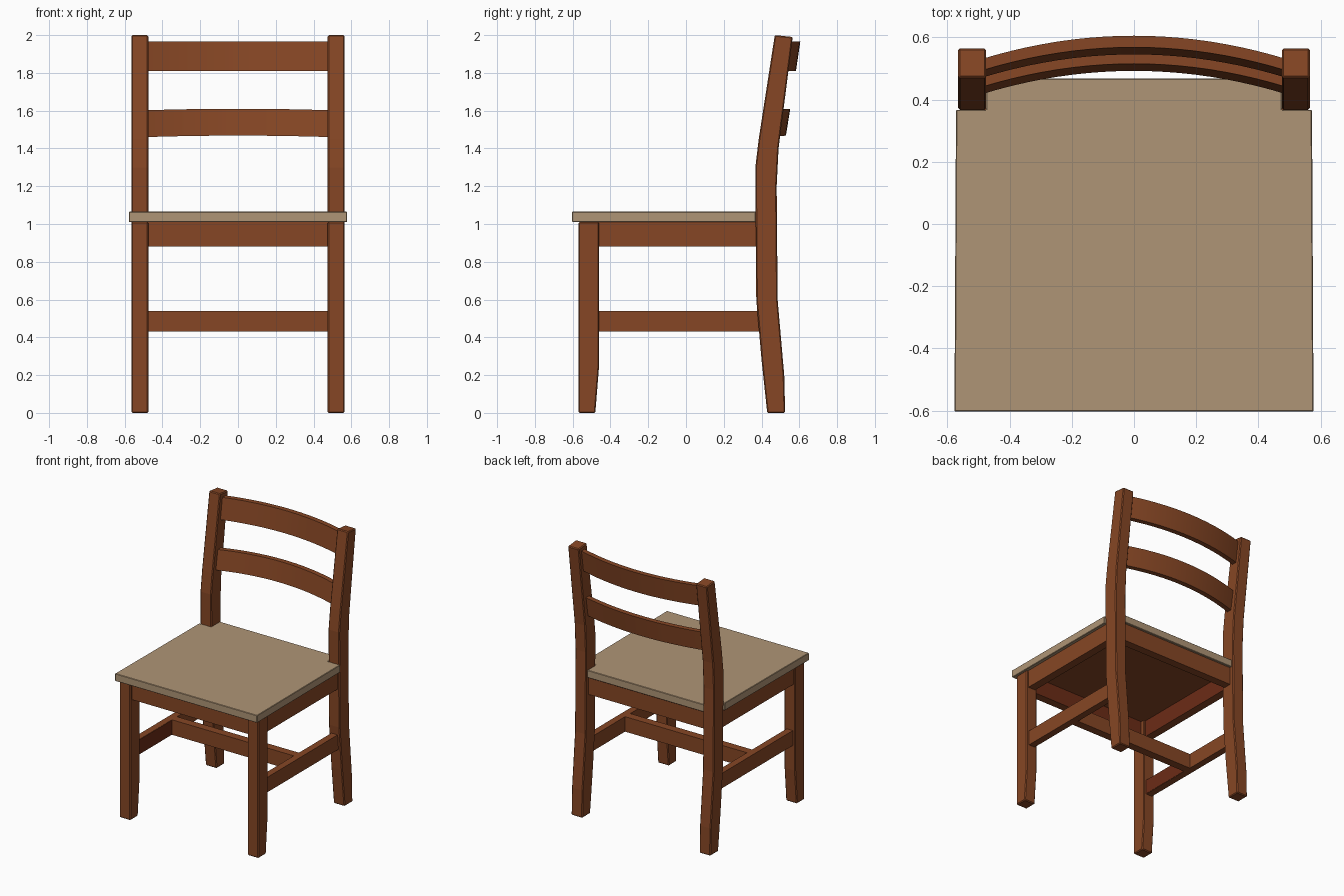
import bpy
import bmesh
from mathutils import Vector

cube = bpy.data.objects.get("Cube")
if cube:
    bpy.data.objects.remove(cube)


def make_material(name, rgb):
    mat = bpy.data.materials.new(name)
    mat.use_nodes = True
    mat.diffuse_color = (*rgb, 1)
    mat.node_tree.nodes["Principled BSDF"].inputs["Base Color"].default_value = (*rgb, 1)
    return mat


wood = make_material("brown wood", (0.24, 0.062, 0.018))
red_wood = make_material("dark red wood", (0.15, 0.025, 0.008))
tan = make_material("tan seat", (0.43, 0.30, 0.18))


def finish(name, bm, mats, bevel=0):
    bmesh.ops.recalc_face_normals(bm, faces=bm.faces)
    mesh = bpy.data.meshes.new(name)
    bm.to_mesh(mesh)
    bm.free()
    for mat in mats:
        mesh.materials.append(mat)
    obj = bpy.data.objects.new(name, mesh)
    bpy.context.collection.objects.link(obj)
    if bevel:
        mod = obj.modifiers.new("soft edges", "BEVEL")
        mod.width = bevel
        mod.segments = 1
        mod.limit_method = "ANGLE"
    return obj


def prism(name, outline, offset, mats, bevel=0, red_side=None):
    """Extrude a closed outline; faces turned to red_side get the second material."""
    bm = bmesh.new()
    face = bm.faces.new([bm.verts.new(p) for p in outline])
    new = bmesh.ops.extrude_face_region(bm, geom=[face])["geom"]
    verts = [v for v in new if isinstance(v, bmesh.types.BMVert)]
    bmesh.ops.translate(bm, verts=verts, vec=offset)
    bmesh.ops.recalc_face_normals(bm, faces=bm.faces)
    if red_side:
        for f in bm.faces:
            f.material_index = int(f.normal.dot(Vector(red_side)) > 0.9)
    return finish(name, bm, mats, bevel)


def box(name, x, y, z, red_side=None):
    outline = [(x[0], y[0], z[0]), (x[1], y[0], z[0]), (x[1], y[1], z[0]), (x[0], y[1], z[0])]
    return prism(name, outline, (0, 0, z[1] - z[0]), [wood, red_wood], red_side=red_side)


# Leg profiles as (y, z)
rear_profile = [(0.43, 0), (0.40, 0.28), (0.372, 0.6), (0.367, 1.3), (0.385, 1.45), (0.47, 2.0),
                (0.565, 1.99), (0.49, 1.4), (0.48, 1.2), (0.485, 0.6), (0.52, 0.2), (0.525, 0)]
front_profile = [(-0.57, 0), (-0.57, 1.01), (-0.46, 1.01), (-0.46, 0.25), (-0.48, 0)]

for side, label in ((1, "left"), (-1, "right")):
    # Legs and back posts
    for part, profile in (("rear_post", rear_profile), ("front_leg", front_profile)):
        outline = [(side * 0.475, y, z) for y, z in profile]
        prism(f"{label}_{part}", outline, (side * 0.09, 0, 0), [wood], 0.006)
    # Side rails
    box(f"{label}_apron", sorted((side * 0.49, side * 0.55)), (-0.47, 0.38), (0.88, 1.01), (-side, 0, 0))
    box(f"{label}_stretcher", sorted((side * 0.495, side * 0.545)), (-0.47, 0.39), (0.43, 0.54))

# Cross rails
box("front_apron", (-0.48, 0.48), (-0.55, -0.49), (0.88, 1.01), (0, 1, 0))
box("rear_apron", (-0.48, 0.48), (0.39, 0.45), (0.88, 1.01), (0, -1, 0))
box("cross_stretcher", (-0.5, 0.5), (-0.06, 0), (0.43, 0.54))
# Plate on the inner front half of the right stretcher
box("stretcher_stain", (-0.496, -0.493), (-0.46, -0.06), (0.432, 0.538), (1, 0, 0))

# Seat notched around the rear posts, with a brown underside
seat_outline = [(-0.577, -0.603), (0.577, -0.603), (0.572, 0.367), (0.475, 0.367),
                (0.475, 0.467), (-0.475, 0.467), (-0.475, 0.367), (-0.572, 0.367)]
prism("seat", [(x, y, 1.01) for x, y in seat_outline], (0, 0, 0.055), [tan], 0.003)
box("seat_underside", (-0.49, 0.49), (-0.49, 0.39), (1.003, 1.011))


# Curved, leaning back slats
def slat(name, z0, z1, back_y, lift):
    bm = bmesh.new()
    steps = 20
    rings = []
    for i in range(steps + 1):
        t = 2 * i / steps - 1
        bow = -0.075 * t * t
        rise = lift * (1 - t * t)
        section = [(back_y - 0.06, z0), (back_y - 0.023, z0), (back_y, z1), (back_y - 0.037, z1)]
        rings.append([bm.verts.new((t * 0.49, y + bow, z + rise)) for y, z in section])
    for a, b in zip(rings, rings[1:]):
        for k in range(4):
            n = (k + 1) % 4
            bm.faces.new((a[k], a[n], b[n], b[k]))
    bm.faces.new(rings[0])
    bm.faces.new(rings[-1])
    obj = finish(name, bm, [wood])
    bpy.ops.object.select_all(action="DESELECT")
    obj.select_set(True)
    bpy.context.view_layer.objects.active = obj
    bpy.ops.object.shade_smooth_by_angle()


slat("upper_slat", 1.81, 1.965, 0.605, 0)
slat("lower_slat", 1.46, 1.602, 0.552, 0.008)
